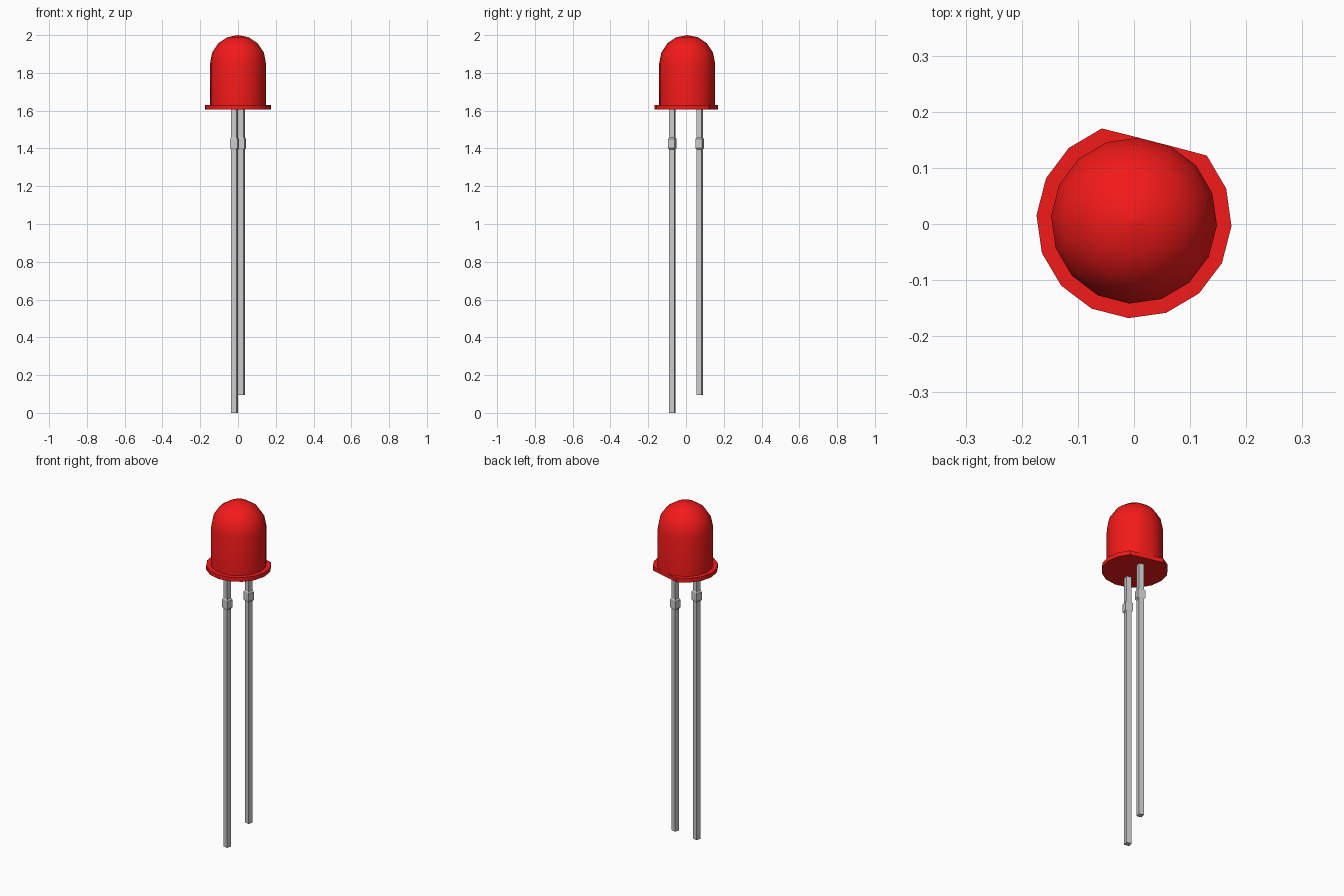
import bpy, bmesh, math
from mathutils import Matrix

if "Cube" in bpy.data.objects:
    bpy.data.objects.remove(bpy.data.objects["Cube"])

SIDES = 16
STEP = math.tau / SIDES
FLAT = math.radians(75.55)      # direction the flat side of the rim faces
CENTRE = (0.0, 0.006)
R_BODY, R_RIM = 0.148, 0.174
Z_RIM, Z_BODY, Z_DOME = 1.607, 1.631, 1.852


def finish(name, bm):
    bmesh.ops.remove_doubles(bm, verts=bm.verts, dist=1e-5)
    bmesh.ops.recalc_face_normals(bm, faces=bm.faces)
    mesh = bpy.data.meshes.new(name)
    bm.to_mesh(mesh)
    bm.free()
    obj = bpy.data.objects.new(name, mesh)
    bpy.context.collection.objects.link(obj)
    return obj


def loft(bm, rings):
    """Skin a stack of closed rings and cap both ends."""
    loops = [[bm.verts.new(p) for p in ring] for ring in rings]
    n = len(loops[0])
    for a, b in zip(loops, loops[1:]):
        for i in range(n):
            j = (i + 1) % n
            bm.faces.new((a[i], a[j], b[j], b[i]))
    bm.faces.new(loops[0][::-1])
    bm.faces.new(loops[-1])


# Lens: rim with one flat side, straight body and rounded dome
def lens_ring(r, z):
    pts = []
    for i in range(SIDES):
        # the two corners either side of the flat are pulled in to the body
        rr = min(r, R_BODY) if i in (0, SIDES - 1) else r
        a = FLAT + (i + 0.5) * STEP
        pts.append((CENTRE[0] + rr * math.cos(a), CENTRE[1] + rr * math.sin(a), z))
    return pts


profile = [(R_RIM, Z_RIM), (R_RIM, Z_BODY), (R_BODY, Z_BODY)]
for k in range(5):
    t = k * math.pi / 8
    profile.append((max(R_BODY * math.cos(t), 0.0005), Z_DOME + R_BODY * math.sin(t)))
bm = bmesh.new()
loft(bm, [lens_ring(r, z) for r, z in profile])
lens = finish("lens", bm)
red = bpy.data.materials.new("red_plastic")
red.diffuse_color = (0.9, 0.01, 0.01, 1)
red.use_nodes = True
red.node_tree.nodes["Principled BSDF"].inputs["Base Color"].default_value = red.diffuse_color
lens.data.materials.append(red)
bpy.context.view_layer.objects.active = lens
lens.select_set(True)
bpy.ops.object.shade_smooth_by_angle(angle=math.radians(35))
lens.select_set(False)


# Legs: square wire with a small tapered collar
def leg(name, offset, z_bottom):
    w = 0.0145
    stack = [(w, w, z_bottom), (w, w, 1.395), (0.018, 0.021, 1.403),
             (0.018, 0.021, 1.449), (w, w, 1.457), (w, w, Z_RIM + 0.01)]
    bm = bmesh.new()
    loft(bm, [[(offset + sx * hx, sy * hy, z)
               for sx, sy in ((-1, -1), (1, -1), (1, 1), (-1, 1))]
              for hx, hy, z in stack])
    bm.transform(Matrix.Rotation(FLAT, 4, 'Z'))
    return finish(name, bm)


leg("long_leg", -0.075, 0.0)
leg("short_leg", 0.075, 0.095)
